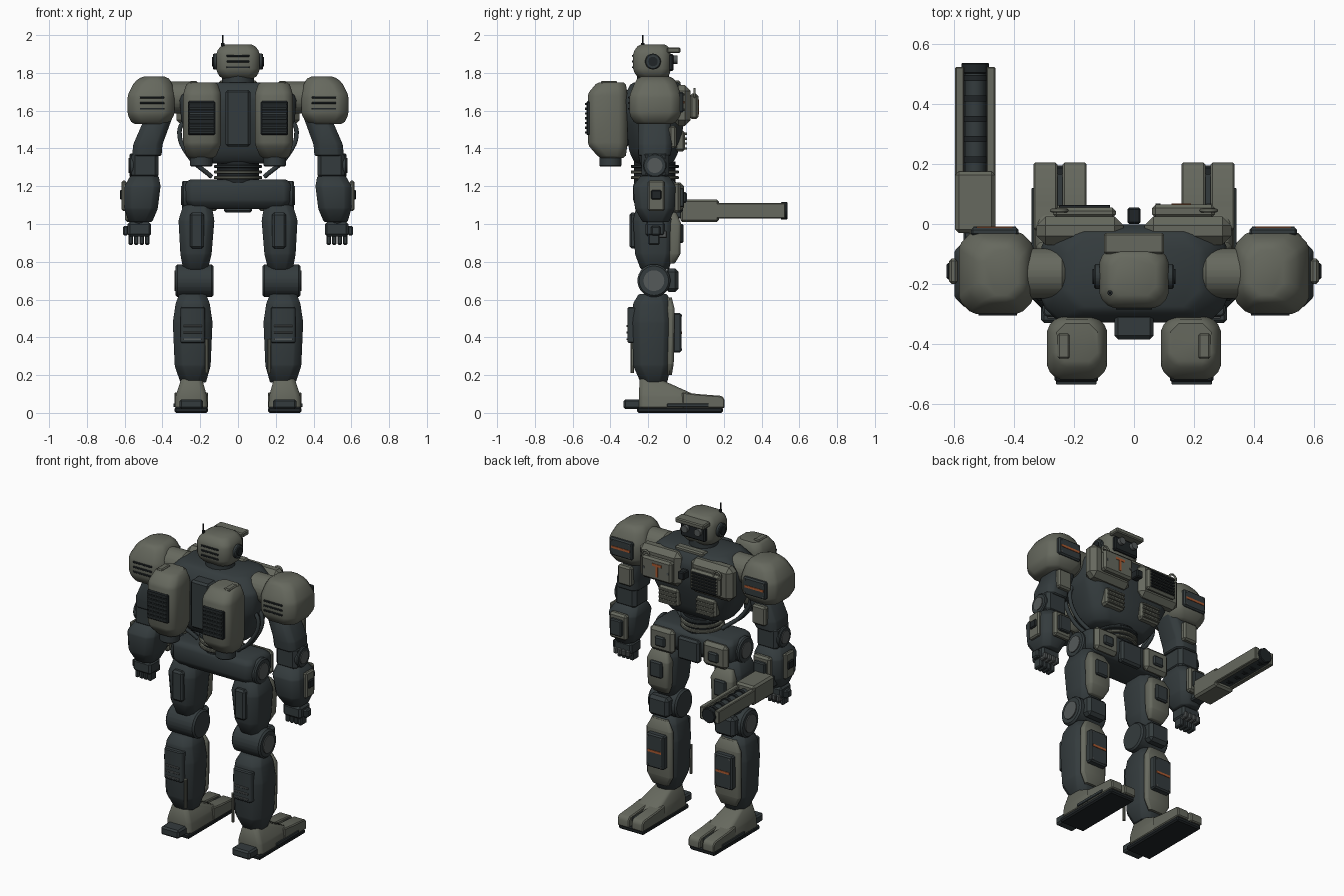
import bpy
import bmesh
from math import pi, radians
from mathutils import Matrix, Vector

if "Cube" in bpy.data.objects:
    bpy.data.objects.remove(bpy.data.objects["Cube"])


def material(name, red, green, blue):
    mat = bpy.data.materials.new(name)
    mat.use_nodes = True
    color = (red, green, blue, 1)
    mat.diffuse_color = color
    mat.node_tree.nodes["Principled BSDF"].inputs["Base Color"].default_value = color
    return mat


olive = material("olive_grey", .133, .14, .112)
dark = material("dark_slate", .034, .044, .047)
black = material("near_black", .014, .018, .02)
steel = material("steel_grey", .09, .1, .1)
orange = material("orange_mark", .4, .1, .03)


def finish(bm, name, mat, bevel=0, mirror=False, segments=1):
    """Bevel, shade and optionally mirror a finished mesh across x."""
    bmesh.ops.recalc_face_normals(bm, faces=bm.faces)
    if bevel:
        bmesh.ops.bevel(bm, geom=bm.edges[:], offset=bevel, segments=segments,
                        profile=.5, affect='EDGES', clamp_overlap=True)
    mesh = bpy.data.meshes.new(name)
    bm.to_mesh(mesh)
    bm.free()
    mesh.materials.append(mat)
    obj = bpy.data.objects.new(name, mesh)
    bpy.context.collection.objects.link(obj)
    bpy.context.view_layer.objects.active = obj
    bpy.ops.object.select_all(action='DESELECT')
    obj.select_set(True)
    bpy.ops.object.shade_smooth_by_angle(angle=radians(32))
    if mirror:
        obj.modifiers.new("mirror", 'MIRROR')
    return obj


def box(name, mat, xs, ys, zs, bevel=.008, mirror=True, segments=1):
    bm = bmesh.new()
    low, high = (Vector(corner) for corner in zip(xs, ys, zs))
    size = Matrix.Diagonal((high - low).to_4d())
    bmesh.ops.create_cube(bm, size=1, matrix=Matrix.Translation((low + high) / 2) @ size)
    return finish(bm, name, mat, bevel, mirror, segments)


def rod(name, mat, center, radius, length, axis='x', mirror=True, sides=24, bevel=0):
    bm = bmesh.new()
    turn = {'x': Matrix.Rotation(pi / 2, 4, 'Y'), 'y': Matrix.Rotation(pi / 2, 4, 'X'),
            'z': Matrix.Identity(4)}[axis]
    bmesh.ops.create_cone(bm, cap_ends=True, segments=sides, radius1=radius, radius2=radius,
                          depth=length, matrix=Matrix.Translation(center) @ turn)
    return finish(bm, name, mat, bevel, mirror)


def loft(name, mat, sections, chamfer=.03, bevel=.006, mirror=True):
    """Skin stacked chamfered rectangles, each (z, x range, y range)."""
    bm = bmesh.new()
    rings = []
    for z, (x0, x1), (y0, y1) in sections:
        c = chamfer
        points = [(x0 + c, y0), (x1 - c, y0), (x1, y0 + c), (x1, y1 - c),
                  (x1 - c, y1), (x0 + c, y1), (x0, y1 - c), (x0, y0 + c)]
        rings.append([bm.verts.new((x, y, z)) for x, y in points])
    for low, high in zip(rings, rings[1:]):
        for i in range(8):
            j = (i + 1) % 8
            bm.faces.new((low[i], low[j], high[j], high[i]))
    bm.faces.new(rings[0])
    bm.faces.new(rings[-1])
    return finish(bm, name, mat, bevel, mirror)


def prism(name, mat, profile, xs, bevel=.006, mirror=True):
    """Extrude a (y, z) side profile across an x range."""
    bm = bmesh.new()
    face = bm.faces.new([bm.verts.new((xs[0], y, z)) for y, z in profile])
    moved = bmesh.ops.extrude_face_region(bm, geom=[face])["geom"]
    bmesh.ops.translate(bm, vec=(xs[1] - xs[0], 0, 0),
                        verts=[v for v in moved if isinstance(v, bmesh.types.BMVert)])
    return finish(bm, name, mat, bevel, mirror)


def tube(name, mat, points, radius, cyclic=False):
    curve = bpy.data.curves.new(name, 'CURVE')
    curve.dimensions = '3D'
    curve.bevel_depth = radius
    curve.bevel_resolution = 2
    curve.resolution_u = 6
    spline = curve.splines.new('BEZIER')
    spline.bezier_points.add(len(points) - 1)
    spline.use_cyclic_u = cyclic
    for knot, place in zip(spline.bezier_points, points):
        knot.co = place
        knot.handle_left_type = knot.handle_right_type = 'AUTO'
    curve.materials.append(mat)
    obj = bpy.data.objects.new(name, curve)
    bpy.context.collection.objects.link(obj)


def louvres(name, mat, xs, ys, start, step, count, height=.012, mirror=True):
    for i in range(count):
        z = start + i * step
        box(f"{name}_{i + 1}", mat, xs, ys, (z - height / 2, z + height / 2), .002, mirror)


def marked_plate(name, xs, ys, zs, mirror=True):
    """Dark bolted plate on the +y side with an orange stripe."""
    box(name, dark, xs, ys, zs, .008, mirror)
    middle = (zs[0] + zs[1]) / 2
    y = ys[1]
    box(name + "_stripe", orange, (xs[0] + .015, xs[1] - .015), (y - .002, y + .003),
        (middle - .007, middle + .007), 0, mirror)
    for x in (xs[0] + .015, xs[1] - .015):
        for z in (zs[0] + .015, zs[1] - .015):
            rod(name + "_bolt", steel, (x, y, z), .006, .008, 'y', mirror, 8)


# Head
loft("head", olive, [(1.77, (-.09, .09), (-.25, -.1)), (1.81, (-.115, .115), (-.28, -.08)),
                     (1.91, (-.115, .115), (-.28, -.08)), (1.95, (-.085, .085), (-.25, -.1))],
     .035, .012, False)
box("face_plate", black, (-.085, .085), (-.1, -.066), (1.81, 1.9), .008, False)
box("visor_brow", olive, (-.1, .1), (-.1, -.03), (1.905, 1.935), .006, False)
rod("eye", steel, (.045, -.06, 1.87), .022, .03, 'y')
rod("ear_disc", dark, (.118, -.175, 1.86), .042, .03, bevel=.005)
rod("ear_hub", black, (.13, -.175, 1.86), .025, .016)
louvres("head_louvre", black, (-.06, .06), (-.286, -.27), 1.83, .03, 3, .01, False)
rod("antenna", black, (-.08, -.23, 1.97), .004, .06, 'z', False, 8)
rod("antenna_base", black, (-.08, -.23, 1.95), .009, .015, 'z', False, 8)
rod("neck", dark, (0, -.175, 1.76), .085, .08, 'z', False)

# Torso
loft("torso", dark, [(1.32, (-.19, .19), (-.27, -.07)), (1.38, (-.23, .23), (-.3, -.04)),
                     (1.54, (-.3, .3), (-.32, -.01)), (1.67, (-.31, .31), (-.33, 0)),
                     (1.75, (-.23, .23), (-.29, -.03))], .06, .015, False)
box("chest_plate", olive, (.035, .325), (-.07, .025), (1.52, 1.735), .03)
box("collar_plate", olive, (-.1, .1), (-.08, -.03), (1.71, 1.76), .008, False)
box("chest_latch", black, (-.022, .022), (0, .055), (1.6, 1.65), .006, False)
box("chest_hatch", olive, (.06, .27), (.02, .065), (1.555, 1.69), .012, False)
box("hatch_mark", orange, (.15, .165), (.063, .068), (1.58, 1.66), 0, False)
box("hatch_mark_bar", orange, (.125, .19), (.063, .068), (1.645, 1.66), 0, False)
for x in (.08, .25):
    rod("hatch_bolt", steel, (x, .065, 1.62), .008, .008, 'y', False, 8)
box("vent_frame", olive, (-.27, -.06), (.02, .055), (1.555, 1.69), .012, False)
louvres("vent_slat", black, (-.25, -.08), (.045, .064), 1.575, .019, 6, .012, False)
box("rib_panel", olive, (.06, .2), (-.06, -.005), (1.385, 1.495), .012)
louvres("rib", olive, (.07, .19), (-.02, .006), 1.4, .026, 4)
rod("shoulder_axle", olive, (.3, -.165, 1.67), .085, .14, bevel=.01)
for side in (-1, 1):
    tube("lifting_ring", olive, [(side * .25 + dx, .045, 1.69 + dz) for dx, dz in
                                 ((.025, 0), (0, .025), (-.025, 0), (0, -.025))], .006, True)
    for y in (-.2, -.24):
        tube("side_hose", dark, [(side * .27, y, 1.57), (side * .31, y, 1.49),
                                 (side * .26, y, 1.36), (side * .14, y + .04, 1.25)], .012)

# Backpack pods and spine
box("spine_block", dark, (-.065, .065), (-.385, -.3), (1.41, 1.71), .012, False)
loft("backpack_pod", olive, [(1.35, (.12, .27), (-.46, -.32)), (1.42, (.09, .29), (-.52, -.31)),
                             (1.69, (.09, .29), (-.52, -.31)), (1.75, (.11, .27), (-.47, -.32))],
     .035, .012)
box("pod_handle", olive, (.215, .255), (-.45, -.365), (1.74, 1.758), .006)
box("pod_vent", black, (.12, .265), (-.527, -.5), (1.47, 1.65), .006)
louvres("pod_slat", dark, (.125, .26), (-.536, -.52), 1.485, .025, 7)
rod("pod_nozzle", dark, (.195, -.4, 1.335), .06, .06, 'z', bevel=.006)

# Waist and pelvis
rod("waist_core", black, (0, -.165, 1.26), .11, .14, 'z', False)
for z in (1.245, 1.275, 1.305):
    rod("waist_ring", olive if z < 1.3 else dark, (0, -.165, z), .128, .016, 'z', False, bevel=.004)
loft("pelvis", dark, [(1.08, (-.25, .25), (-.25, -.07)), (1.12, (-.28, .28), (-.28, -.04)),
                      (1.21, (-.28, .28), (-.28, -.04)), (1.235, (-.26, .26), (-.26, -.07))],
     .03, .008, False)
rod("hip_disc", dark, (.28, -.175, 1.15), .08, .035, bevel=.008)
rod("hip_hub", steel, (.295, -.175, 1.15), .05, .015)
box("groin_plate", dark, (-.075, .075), (-.06, -.015), (1.06, 1.2), .012, False)
box("hip_plate", olive, (.1, .27), (-.06, -.01), (1.07, 1.22), .02)
box("hip_badge", dark, (.15, .22), (-.02, .004), (1.11, 1.17), .008)

# Arms
loft("shoulder_pad", olive, [(1.53, (.37, .56), (-.27, -.06)), (1.58, (.335, .585), (-.3, -.025)),
                             (1.68, (.335, .585), (-.3, -.025)), (1.75, (.35, .55), (-.27, -.05)),
                             (1.78, (.375, .51), (-.25, -.075))], .045, .012)
louvres("shoulder_louvre", black, (.39, .52), (-.306, -.28), 1.61, .03, 3, .01)
marked_plate("shoulder_plate", (.385, .545), (-.04, -.012), (1.59, 1.7))
loft("upper_arm", dark, [(1.36, (.405, .56), (-.25, -.08)), (1.42, (.4, .555), (-.255, -.075)),
                         (1.57, (.345, .49), (-.25, -.08))], .03)
box("upper_arm_plate", olive, (.42, .515), (-.09, -.05), (1.4, 1.52), .01)
box("elbow", dark, (.42, .565), (-.235, -.09), (1.24, 1.385), .02)
rod("elbow_disc", dark, (.55, -.165, 1.31), .063, .05, bevel=.006)
rod("elbow_hub", steel, (.572, -.165, 1.31), .04, .016)
loft("forearm", dark, [(1.01, (.455, .58), (-.23, -.09)), (1.08, (.425, .6), (-.27, -.06)),
                       (1.2, (.41, .6), (-.28, -.055)), (1.255, (.42, .57), (-.24, -.09))], .035)
box("forearm_plate", olive, (.59, .617), (-.2, -.115), (1.07, 1.23), .008)
box("forearm_stud", black, (.6, .626), (-.185, -.13), (1.13, 1.18), .006)
box("forearm_guard", olive, (.44, .56), (-.07, -.03), (1.06, 1.22), .012)
box("forearm_guard_panel", dark, (.46, .54), (-.04, -.01), (1.09, 1.19), .006)
rod("wrist", black, (.525, -.165, 1.005), .045, .05, 'z')
box("palm", dark, (.46, .585), (-.215, -.11), (.935, 1.01), .012)
for i in range(4):
    x = .468 + i * .029
    box("finger", dark, (x, x + .025), (-.2, -.14), (.89, .95), .006)
    box("knuckle", steel, (x, x + .025), (-.145, -.1), (.925, .965), .006)
box("thumb", dark, (.58, .61), (-.185, -.135), (.94, .99), .008)

# Arm cannon on the right forearm
box("cannon_body", olive, (-.597, -.463), (-.03, .175), (1.01, 1.13), .012, False)
for x in (-.597, -.493):
    box("cannon_rail", olive, (x, x + .03), (.16, .525), (1.03, 1.11), .004, False)
box("cannon_floor", dark, (-.57, -.49), (.16, .52), (1.035, 1.06), .004, False)
rod("cannon_barrel", dark, (-.53, .34, 1.07), .034, .39, 'y', False)
for i in range(5):
    rod("barrel_band", black, (-.53, .215 + i * .068, 1.07), .042, .02, 'y', False, 16)
rod("cannon_muzzle", black, (-.53, .52, 1.07), .048, .035, 'y', False, 8, .004)
box("cannon_mount", dark, (-.57, -.49), (-.1, 0), (1.03, 1.11), .008, False)

# Legs
loft("thigh", dark, [(.76, (.16, .29), (-.24, -.09)), (.84, (.14, .305), (-.27, -.07)),
                     (1.02, (.125, .315), (-.28, -.065)), (1.1, (.14, .29), (-.26, -.08))], .035)
box("thigh_rear_block", dark, (.18, .255), (-.3, -.26), (.87, 1.06), .012)
loft("thigh_plate", olive, [(.79, (.17, .275), (-.09, -.06)), (.84, (.15, .295), (-.09, -.03)),
                            (1.0, (.145, .3), (-.09, -.025)), (1.06, (.17, .28), (-.09, -.05))], .012)
box("thigh_badge", dark, (.18, .265), (-.04, -.012), (.9, 1.0), .008)
rod("knee_joint", dark, (.23, -.17, .7), .088, .2, bevel=.01)
rod("knee_hub", steel, (.325, -.17, .7), .055, .022)
box("knee_pad", dark, (.16, .3), (-.11, -.04), (.64, .765), .018)
loft("shin", dark, [(.16, (.17, .305), (-.24, -.1)), (.25, (.145, .335), (-.28, -.08)),
                    (.48, (.135, .345), (-.285, -.075)), (.58, (.15, .33), (-.28, -.08)),
                    (.63, (.17, .31), (-.25, -.1))], .04)
loft("shin_guard", olive, [(.2, (.18, .295), (-.1, -.075)), (.26, (.15, .325), (-.1, -.065)),
                           (.55, (.15, .325), (-.1, -.06)), (.61, (.18, .295), (-.1, -.075))], .012)
marked_plate("shin_plate", (.175, .3), (-.07, -.025), (.32, .53))
loft("calf_block", dark, [(.37, (.175, .305), (-.31, -.25)), (.56, (.175, .305), (-.31, -.25))], .012)
louvres("calf_louvre", steel, (.19, .29), (-.316, -.3), .39, .035, 3, .01)
rod("calf_strut", olive, (.165, -.285, .3), .01, .18, 'z', sides=10)

# Feet
loft("ankle", olive, [(.025, (.16, .335), (-.25, .07)), (.09, (.165, .33), (-.25, .06)),
                      (.18, (.19, .3), (-.245, -.14))], .02)
toe_profile = [(-.02, .025), (-.02, .11), (.06, .1), (.19, .09), (.205, .07), (.205, .025)]
for xs in ((.158, .238), (.256, .336)):
    prism("toe", olive, toe_profile, xs)
box("toe_web", dark, (.23, .265), (0, .17), (.025, .08), .004)
box("sole", black, (.16, .335), (-.26, .195), (0, .03), .008)
box("heel", dark, (.185, .31), (-.33, -.23), (.02, .072), .01)
louvres("sole_stud", dark, (.325, .342), (-.1, .12), .04, .02, 1, .018)
